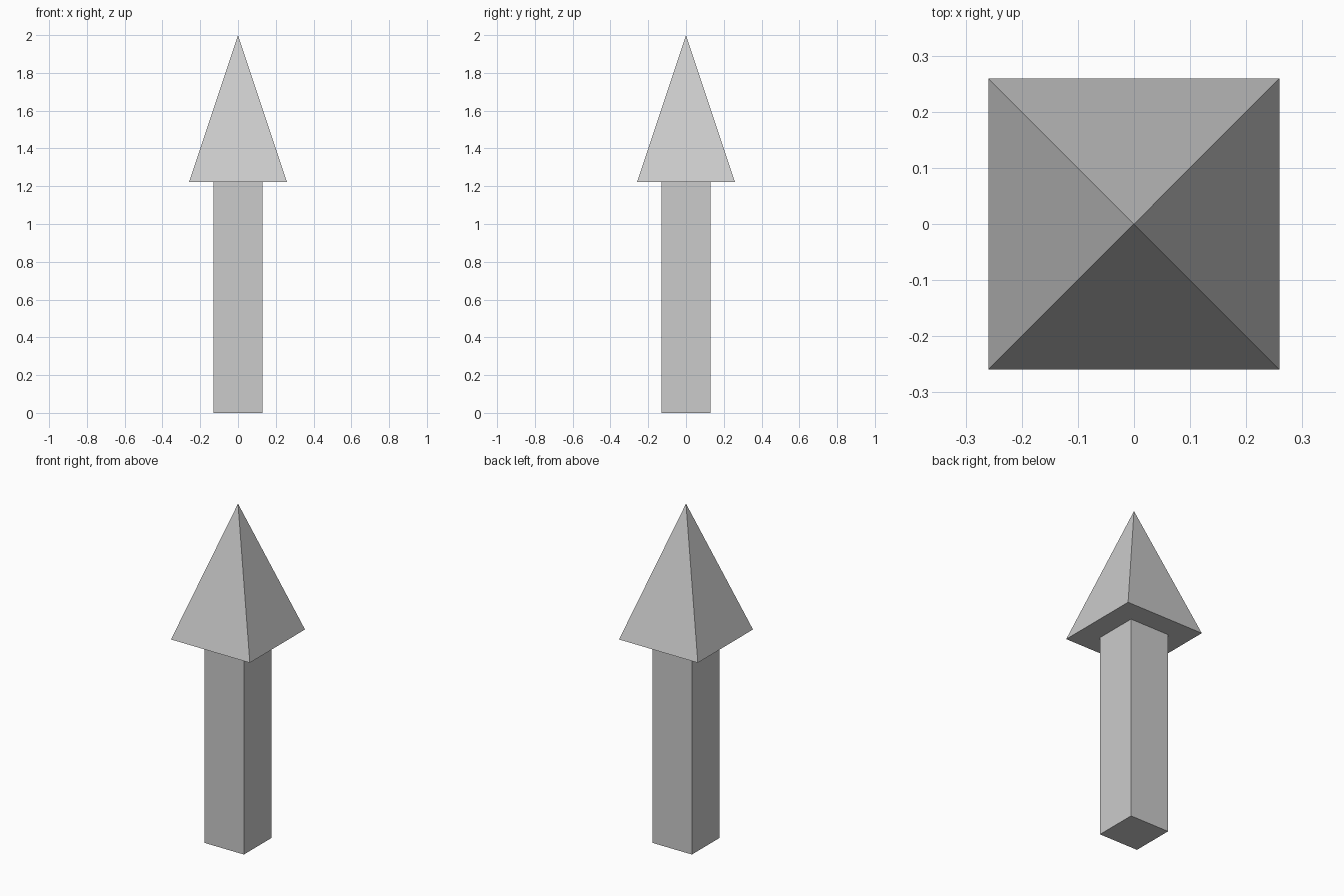
import bpy
from math import pi, sqrt

if "Cube" in bpy.data.objects:
    bpy.data.objects.remove(bpy.data.objects["Cube"])

SHAFT_HALF = 0.13
HEAD_HALF = 0.259
HEAD_BASE = 1.223
TIP = 2.0

# Square shaft
bpy.ops.mesh.primitive_cube_add(size=1, location=(0, 0, HEAD_BASE / 2))
shaft = bpy.context.object
shaft.name = "shaft"
shaft.scale = (2 * SHAFT_HALF, 2 * SHAFT_HALF, HEAD_BASE)
bpy.ops.object.transform_apply(location=False, rotation=False, scale=True)

# Four-sided pyramid head, turned so its sides face the axes
bpy.ops.mesh.primitive_cone_add(
    vertices=4, radius1=HEAD_HALF * sqrt(2), radius2=0, depth=TIP - HEAD_BASE,
    location=(0, 0, (TIP + HEAD_BASE) / 2), rotation=(0, 0, pi / 4))
head = bpy.context.object
head.name = "arrow_head"
bpy.ops.object.transform_apply(location=False, rotation=True, scale=False)
